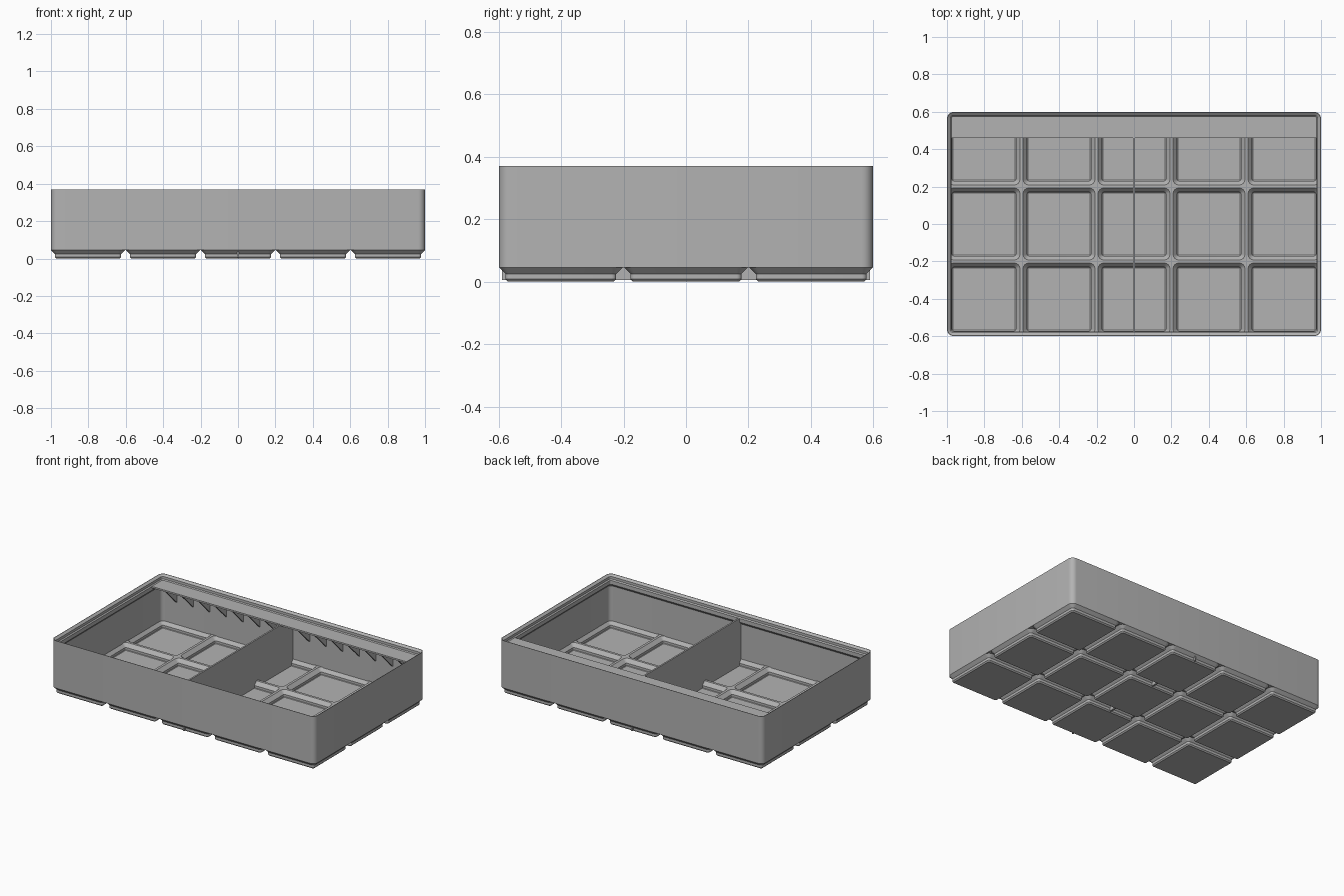
import bpy, bmesh, math
from mathutils import Vector

if "Cube" in bpy.data.objects:
    bpy.data.objects.remove(bpy.data.objects["Cube"])

PITCH, COLS, ROWS = 0.401, 5, 3
HX, HY, RADIUS = 1.0, 0.599, 0.036
CELL = 0.198
SHELF_Z, THIN = 0.335, 0.011

grey = bpy.data.materials.new("plain grey")
grey.use_nodes = True
colour = (0.45, 0.45, 0.45, 1)
grey.diffuse_color = colour
grey.node_tree.nodes["Principled BSDF"].inputs["Base Color"].default_value = colour


def finish(name, bm, fix_normals=True):
    bmesh.ops.remove_doubles(bm, verts=bm.verts, dist=1e-5)
    if fix_normals:
        bmesh.ops.recalc_face_normals(bm, faces=bm.faces)
    mesh = bpy.data.meshes.new(name)
    bm.to_mesh(mesh)
    bm.free()
    mesh.materials.append(grey)
    obj = bpy.data.objects.new(name, mesh)
    bpy.context.collection.objects.link(obj)
    bpy.ops.object.select_all(action='DESELECT')
    obj.select_set(True)
    bpy.context.view_layer.objects.active = obj
    bpy.ops.object.shade_smooth_by_angle(angle=math.radians(30))
    return obj


def rounded_rect(hx, hy, r, z, cx=0, cy=0, steps=6):
    """Counter-clockwise outline of a rounded rectangle."""
    pts = []
    for q, (sx, sy) in enumerate(((1, 1), (-1, 1), (-1, -1), (1, -1))):
        for i in range(steps + 1):
            a = math.pi / 2 * (q + i / steps)
            pts.append(Vector((cx + sx * (hx - r) + r * math.cos(a),
                               cy + sy * (hy - r) + r * math.sin(a), z)))
    return pts


def bridge(bm, a, b):
    n = len(a)
    for i in range(n):
        j = (i + 1) % n
        bm.faces.new((a[i], a[j], b[j], b[i]))


def loft(bm, outlines, closed=False):
    rings = [[bm.verts.new(p) for p in o] for o in outlines]
    for a, b in zip(rings, rings[1:] + (rings[:1] if closed else [])):
        bridge(bm, a, b)
    return rings


def square_off(ring, cx, cy, lim_x, lim_y):
    """Spread a cell outline out to its grid square, kept inside the walls."""
    out = []
    for p in ring:
        x = cx + math.copysign(PITCH / 2, p.x - cx)
        y = cy + math.copysign(PITCH / 2, p.y - cy)
        out_x, out_y = abs(x) > lim_x, abs(y) > lim_y
        if out_x and out_y:
            x, y = p.x, p.y
        elif out_x:
            x = math.copysign(lim_x, x)
        elif out_y:
            y = math.copysign(lim_y, y)
        out.append(Vector((x, y, p.z)))
    return out


def cell_grid(name, profile, inset, upward):
    """One stepped pan per grid cell, joined by flat strips at the top."""
    bm = bmesh.new()
    for col in range(COLS):
        for row in range(ROWS):
            cx = (col - (COLS - 1) / 2) * PITCH
            cy = (row - (ROWS - 1) / 2) * PITCH
            outlines = [rounded_rect(h, h, max(0.006, RADIUS - CELL + h), z, cx, cy)
                        for h, z in profile]
            outlines.append(square_off(outlines[-1], cx, cy, HX - inset, HY - inset))
            rings = loft(bm, outlines)
            bm.faces.new(list(reversed(rings[0])))
    if upward:
        bmesh.ops.reverse_faces(bm, faces=bm.faces)
    return finish(name, bm, fix_normals=False)


def box(bm, lo, hi):
    verts = bmesh.ops.create_cube(bm, size=1)["verts"]
    for v in verts:
        v.co = [(a + b) / 2 + c * (b - a) for a, b, c in zip(lo, hi, v.co)]


# Stepped feet underneath, and the matching pans inside
cell_grid("base_feet", [(0.170, 0), (0.1775, 0.0076), (0.1775, 0.025), (CELL, 0.0453)],
          0.0001, False)
cell_grid("inner_floor", [(0.167, 0.010), (0.170, 0.013), (0.170, 0.029), (0.192, 0.053)],
          0.007, True)

# Outer wall with a stepped stacking lip: (inset from outside, height)
wall_profile = [(0, 0.0453), (0, 0.370), (0.003, 0.370), (0.018, 0.358), (0.018, 0.341),
                (0.025, 0.334), (0.025, 0.308), (0.009, 0.290), (0.009, 0.046)]
bm = bmesh.new()
loft(bm, [rounded_rect(HX - d, HY - d, RADIUS - d, z) for d, z in wall_profile], True)
finish("outer_wall", bm)

# Central divider
bm = bmesh.new()
box(bm, (-THIN / 2, -HY + 0.01, 0.005), (THIN / 2, HY - 0.01, 0.334))
finish("divider", bm)

# Label shelf along the back
bm = bmesh.new()
box(bm, (-0.98, 0.46, SHELF_Z - THIN), (0.98, 0.585, SHELF_Z))
finish("label_shelf", bm)

# Triangular brackets below the shelf
bm = bmesh.new()
top, front, back = SHELF_Z - THIN, 0.468, HY - 0.006
for i in range(-7, 8):
    if i == 0:
        continue
    x = i * 0.126
    sides = [[bm.verts.new((x + s * THIN / 2, y, z)) for y, z in
              ((front, top), (back, top), (back, top - (back - front)))] for s in (-1, 1)]
    bridge(bm, *sides)
    bm.faces.new(sides[0])
    bm.faces.new(sides[1])
finish("shelf_brackets", bm)
